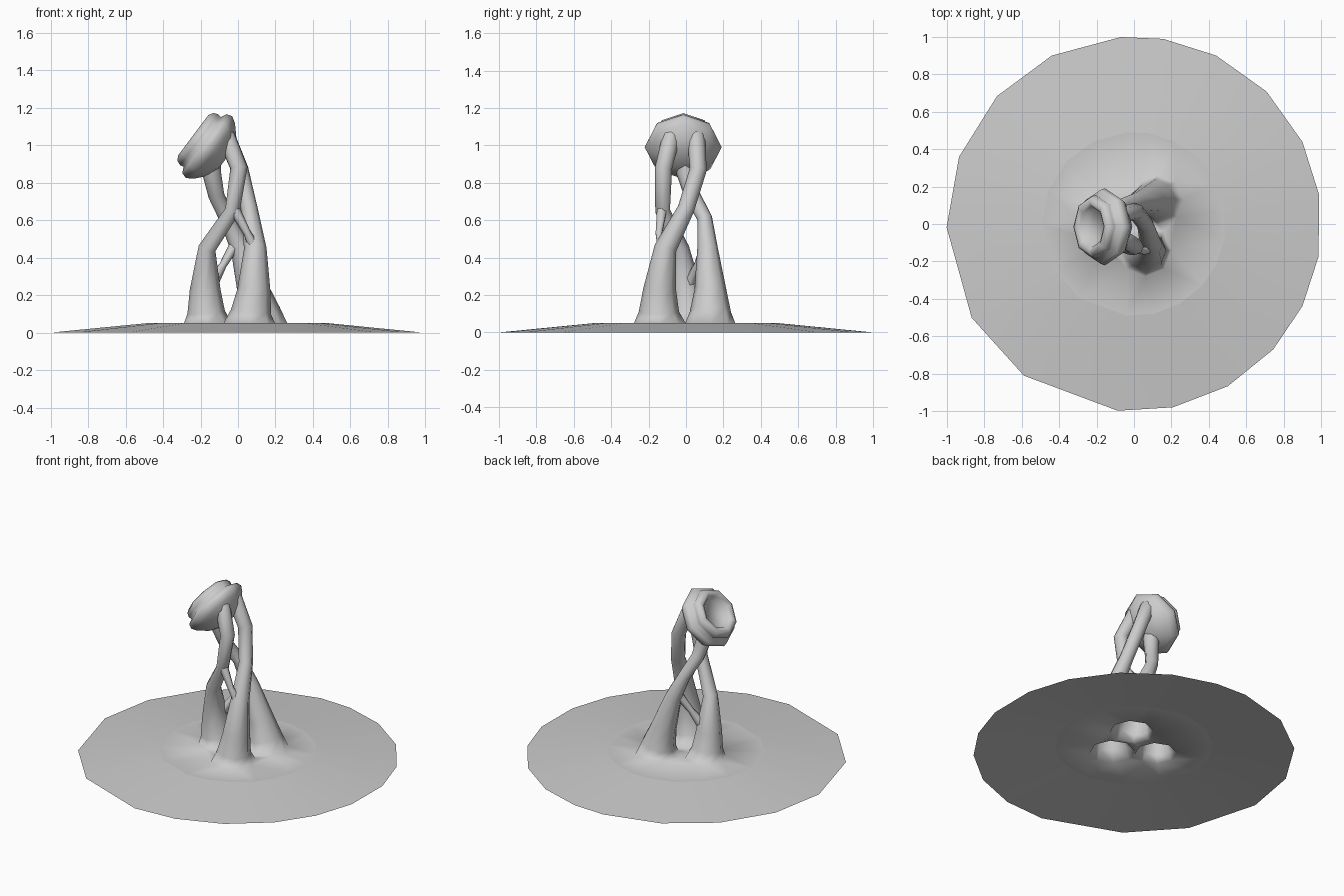
import bpy, bmesh
from math import cos, sin, pi, radians
from mathutils import Vector, Matrix

if "Cube" in bpy.data.objects:
    bpy.data.objects.remove(bpy.data.objects["Cube"])

SIDES = 8
grey = bpy.data.materials.new("light_grey")
grey.use_nodes = True
grey.diffuse_color = (0.6, 0.6, 0.6, 1)
grey.node_tree.nodes["Principled BSDF"].inputs["Base Color"].default_value = (0.6, 0.6, 0.6, 1)


def finish(bm, name):
    """Turn a bmesh into a smooth-shaded object."""
    bmesh.ops.recalc_face_normals(bm, faces=bm.faces)
    for f in bm.faces:
        f.smooth = True
    mesh = bpy.data.meshes.new(name)
    bm.to_mesh(mesh)
    bm.free()
    mesh.materials.append(grey)
    obj = bpy.data.objects.new(name, mesh)
    bpy.context.collection.objects.link(obj)
    return obj


def bridge(bm, a, b):
    for i in range(len(a)):
        j = (i + 1) % len(a)
        bm.faces.new((a[i], a[j], b[j], b[i]))


def loop_edges(bm, ring):
    return [bm.edges.get((v, ring[i - 1])) for i, v in enumerate(ring)]


def tube(bm, path, sides=SIDES, flat_start=False):
    """Sweep a ring along (x, y, z, radius) points; returns the first ring."""
    pts = [Vector(p[:3]) for p in path]
    rings = []
    for i, p in enumerate(pts):
        t = (pts[min(i + 1, len(pts) - 1)] - pts[max(i - 1, 0)]).normalized()
        if flat_start and i == 0:
            t = Vector((0, 0, 1))
        rot = Vector((0, 0, 1)).rotation_difference(t)
        ring = [rot @ Vector((cos(2 * pi * k / sides), sin(2 * pi * k / sides), 0)) for k in range(sides)]
        rings.append([bm.verts.new(p + v * path[i][3]) for v in ring])
    for a, b in zip(rings, rings[1:]):
        bridge(bm, a, b)
    return rings[0]


# Three twisting legs, from flared foot to head
legs = [
    [(0.06, -0.14, 0.045, 0.14), (0.07, -0.145, 0.11, 0.108), (0.085, -0.14, 0.23, 0.088),
     (0.092, -0.11, 0.45, 0.06), (0.06, 0.0, 0.66, 0.045), (0.01, 0.065, 0.87, 0.046),
     (-0.06, 0.055, 1.04, 0.048), (-0.11, 0.05, 1.08, 0.045)],
    [(0.13, 0.13, 0.045, 0.135), (0.115, 0.13, 0.11, 0.11), (0.08, 0.13, 0.23, 0.085),
     (0.015, 0.115, 0.45, 0.055), (-0.06, 0.1, 0.61, 0.04), (-0.115, 0.035, 0.73, 0.043),
     (-0.14, 0.0, 0.85, 0.05), (-0.15, -0.01, 0.95, 0.06)],
    [(-0.16, 0.02, 0.045, 0.13), (-0.17, 0.01, 0.11, 0.1), (-0.175, 0.0, 0.23, 0.082),
     (-0.165, -0.03, 0.45, 0.047), (-0.03, -0.125, 0.65, 0.04), (0.005, -0.12, 0.88, 0.046),
     (-0.06, -0.08, 1.04, 0.048), (-0.11, -0.07, 1.08, 0.045)],
]

# Wide sloping disc with an irregular rim, joined to the open feet
bm = bmesh.new()
angles = [9, 26, 45, 64, 81, 94, 116, 137, 159, 181, 210, 234, 265, 282, 300, 318, 334, 350]
rings = [[bm.verts.new((r * cos(radians(a)), r * sin(radians(a)), z)) for a in angles]
         for r, z in ((1, 0), (0.49, 0.05))]
bridge(bm, *rings)
border = loop_edges(bm, rings[1])
for path in legs:
    border += loop_edges(bm, tube(bm, path, flat_start=True))
bmesh.ops.triangle_fill(bm, edges=border, use_beauty=True)
for e in loop_edges(bm, rings[1]):
    e.smooth = False
finish(bm, "base_with_legs")

# Thin braces between neighbouring legs
bm = bmesh.new()
tube(bm, [(0.095, -0.12, 0.44, 0.035), (0.05, -0.145, 0.53, 0.02), (-0.015, -0.13, 0.65, 0.03)], 6)
tube(bm, [(-0.14, 0.02, 0.26, 0.035), (-0.08, 0.06, 0.36, 0.02), (-0.01, 0.11, 0.48, 0.03)], 6)
finish(bm, "leg_braces")

# Tilted octagonal head: rounded back, wide rim, smaller front rim, sunken face
profile = [(-0.11, 0.07), (-0.085, 0.13), (-0.035, 0.185), (0.0, 0.206), (0.03, 0.197),
           (0.045, 0.165), (0.065, 0.17), (0.09, 0.16), (0.105, 0.135), (0.09, 0.11), (0.06, 0.095)]
bm = bmesh.new()
rings = [[bm.verts.new((r * cos(2 * pi * k / SIDES), r * sin(2 * pi * k / SIDES), t)) for k in range(SIDES)]
         for t, r in profile]
for a, b in zip(rings, rings[1:]):
    bridge(bm, a, b)
bm.faces.new(rings[0])
bm.faces.new(rings[-1])
axis, up = Vector((-0.8, 0, 0.6)), Vector((0.6, 0, 0.8))
tilt = Matrix((up, axis.cross(up), axis)).transposed().to_4x4()
tilt.translation = (-0.155, -0.015, 0.99)
bmesh.ops.transform(bm, matrix=tilt, verts=bm.verts)
finish(bm, "head")
